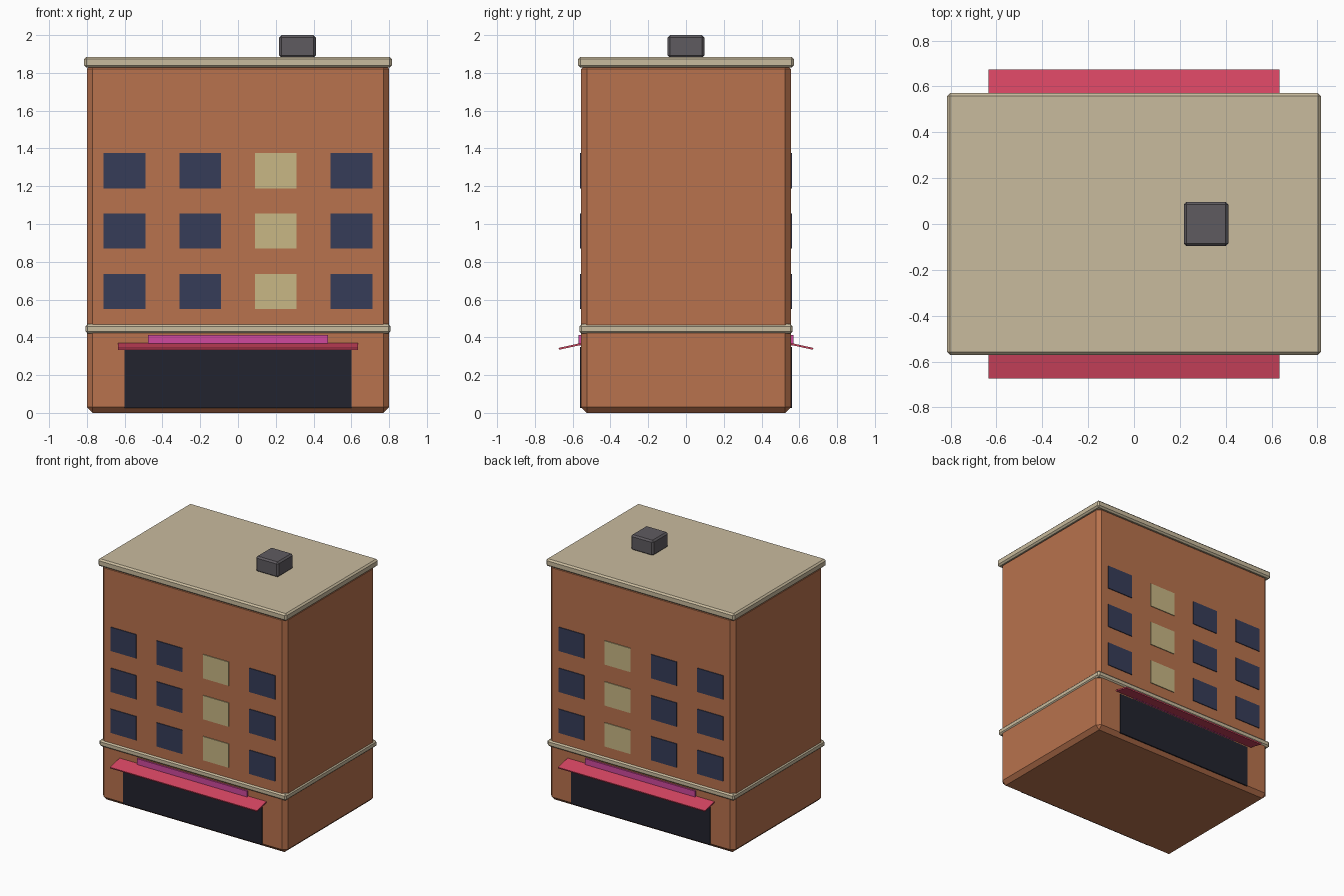
import bpy
import bmesh
from math import atan2
from mathutils import Matrix, Vector

cube = bpy.data.objects.get("Cube")
if cube:
    bpy.data.objects.remove(cube, do_unlink=True)


def material(name, rgb):
    """Make a flat material from 8-bit sRGB values."""
    lin = [((c / 255 + 0.055) / 1.055) ** 2.4 for c in rgb]
    mat = bpy.data.materials.new(name)
    mat.use_nodes = True
    mat.diffuse_color = (*lin, 1)
    bsdf = next(n for n in mat.node_tree.nodes if n.type == 'BSDF_PRINCIPLED')
    bsdf.inputs["Base Color"].default_value = (*lin, 1)
    bsdf.inputs["Roughness"].default_value = 0.8
    return mat


brick = material("brick", (184, 114, 77))
stone = material("stone trim", (201, 187, 158))
dark_glass = material("dark glass", (54, 60, 88))
lit_glass = material("lit glass", (200, 183, 133))
shop_glass = material("shop glass", (34, 35, 46))
awning_red = material("awning red", (214, 70, 98))
sign_pink = material("sign pink", (207, 73, 157))
metal = material("grey metal", (95, 91, 96))


def box(name, mat, x, y, z, bevel=0, tilt=0):
    """Box between (min, max) ranges, optionally chamfered or tilted about x."""
    spans = (x, y, z)
    size = [b - a for a, b in spans]
    centre = Vector([(a + b) / 2 for a, b in spans])
    bm = bmesh.new()
    bmesh.ops.create_cube(bm, size=1)
    bmesh.ops.scale(bm, vec=size, verts=bm.verts)
    if bevel:
        bmesh.ops.bevel(bm, geom=bm.edges[:], offset=bevel, segments=1,
                        profile=0.5, affect='EDGES')
    bmesh.ops.rotate(bm, verts=bm.verts, cent=(0, 0, 0),
                     matrix=Matrix.Rotation(tilt, 3, 'X'))
    mesh = bpy.data.meshes.new(name)
    bm.to_mesh(mesh)
    bm.free()
    mesh.materials.append(mat)
    obj = bpy.data.objects.new(name, mesh)
    obj.location = centre
    bpy.context.collection.objects.link(obj)
    return obj


def around(c, half):
    return (c - half, c + half)


# Building mass, stone bands and rooftop unit
box("building_body", brick, around(0, 0.8), around(0, 0.555), (0, 1.85), 0.03)
box("storey_band", stone, around(0, 0.808), around(0, 0.565), (0.42, 0.47), 0.012)
box("roof_cornice", stone, around(0, 0.815), around(0, 0.571), (1.828, 1.885), 0.012)
box("roof_vent_unit", metal, around(0.315, 0.097), around(0, 0.097), (1.88, 2.0), 0.012)

# Matching facades at front and back
WALL = 0.555
for side, s in (("front", -1), ("back", 1)):
    def depth(inner, outer):
        return tuple(sorted((s * inner, s * outer)))

    # Windows, with one lit column
    for row in range(3):
        for col in range(4):
            lit = col == 2
            box(f"{side}_window_{row + 1}_{col + 1}",
                lit_glass if lit else dark_glass,
                around(-0.6 + 0.4 * col, 0.111),
                depth(WALL - 0.003, WALL + 0.006),
                around(0.642 + 0.32 * row, 0.093))

    # Shopfront, sign board and sloping awning
    box(f"{side}_shopfront", shop_glass, around(0, 0.6),
        depth(WALL - 0.003, WALL + 0.006), (0.025, 0.348))
    box(f"{side}_sign_board", sign_pink, around(0, 0.477),
        depth(WALL - 0.003, WALL + 0.013), (0.356, 0.413))
    box(f"{side}_awning", awning_red, around(0, 0.635),
        depth(0.535, 0.675), around(0.354, 0.005),
        tilt=-s * atan2(0.22, 1))
